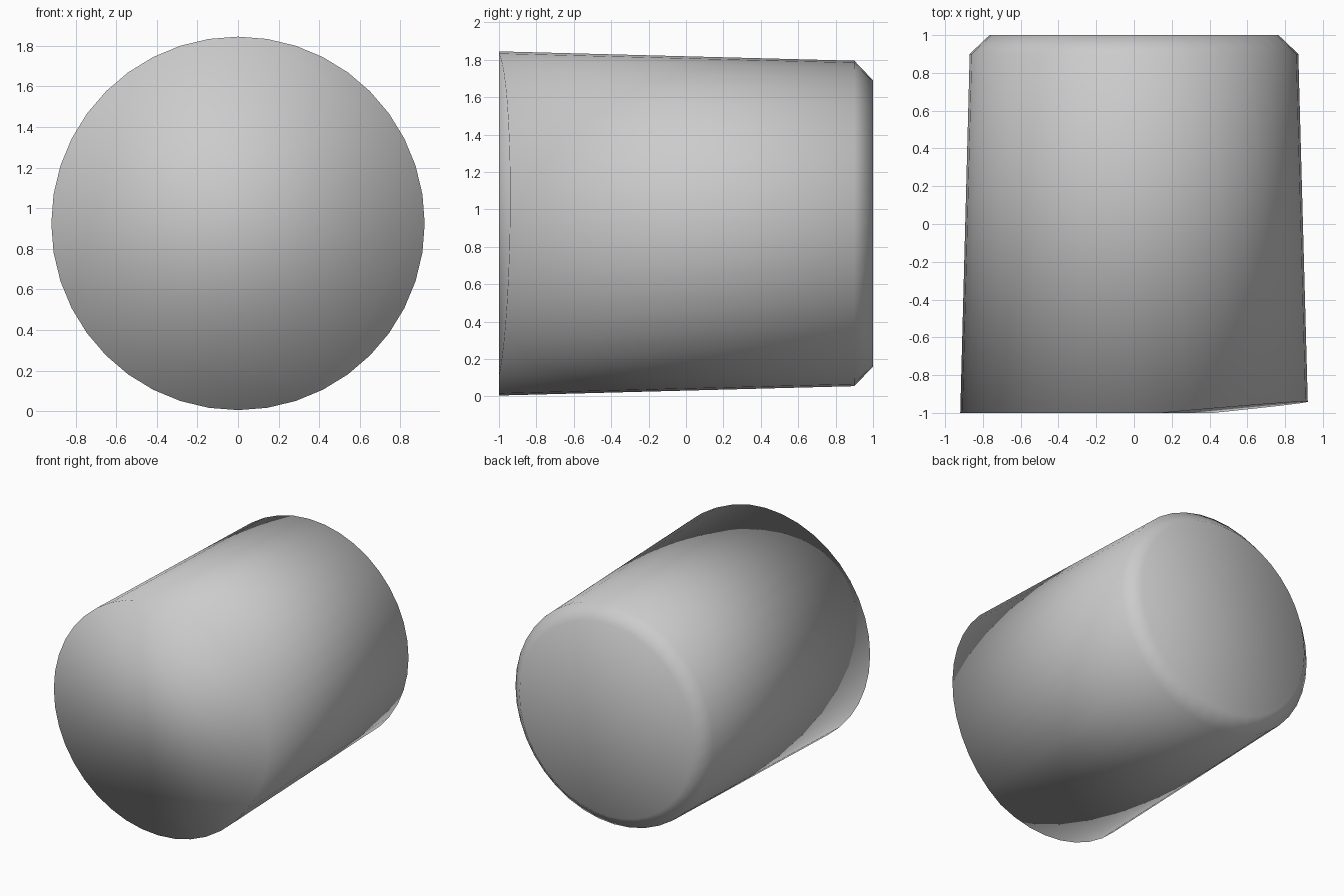
import bpy
import bmesh
import math

if "Cube" in bpy.data.objects:
    bpy.data.objects.remove(bpy.data.objects["Cube"])

SIDES = 40
MID_Z = 0.925


def ring(bm, radius, depth):
    """Ring of vertices around the y axis; depth(angle) gives y."""
    verts = []
    for i in range(SIDES):
        a = 2 * math.pi * i / SIDES
        verts.append(bm.verts.new((radius * math.cos(a), depth(a),
                                   MID_Z + radius * math.sin(a))))
    return verts


def front_depth(a):
    """Front rim: flat, with a shallow slanted plane cut off the right side."""
    edge = math.cos(math.radians(72))
    d = math.cos(a - math.radians(9))
    return -1 + 0.06 * max(0.0, (d - edge) / (1 - edge))


def cap_piece(bm, rim, first, last, *extra):
    """Face along the rim from index first to last, plus extra corners."""
    bm.faces.new([rim[i % SIDES] for i in range(first, last + 1)]
                 + [rim[i % SIDES] for i in extra])


grey = bpy.data.materials.new("plain_grey")
grey.diffuse_color = (0.6, 0.6, 0.6, 1)
grey.use_nodes = True
grey.node_tree.nodes["Principled BSDF"].inputs["Base Color"].default_value = grey.diffuse_color

bm = bmesh.new()
# tapered wall and chamfered back edge
front = ring(bm, 0.92, front_depth)
shoulder = ring(bm, 0.87, lambda a: 0.9)
back = ring(bm, 0.765, lambda a: 1.0)
for a, b in ((front, shoulder), (shoulder, back)):
    for i in range(SIDES):
        j = (i + 1) % SIDES
        bm.faces.new((a[i], a[j], b[j], b[i]))
bm.faces.new(back)

# front cap: flat left part and slanted right part meeting at a ridge
cap_piece(bm, front, 9, 21)
cap_piece(bm, front, 21, 23, 33, 9)
cap_piece(bm, front, 23, 33)
cap_piece(bm, front, 33, 40)
cap_piece(bm, front, 0, 9)
bm.faces.new((front[0], front[9], front[33]))

bmesh.ops.recalc_face_normals(bm, faces=bm.faces)
for f in bm.faces:
    f.smooth = True

mesh = bpy.data.meshes.new("tapered_plug")
bm.to_mesh(mesh)
bm.free()
mesh.materials.append(grey)
plug = bpy.data.objects.new("tapered_plug", mesh)
bpy.context.collection.objects.link(plug)
